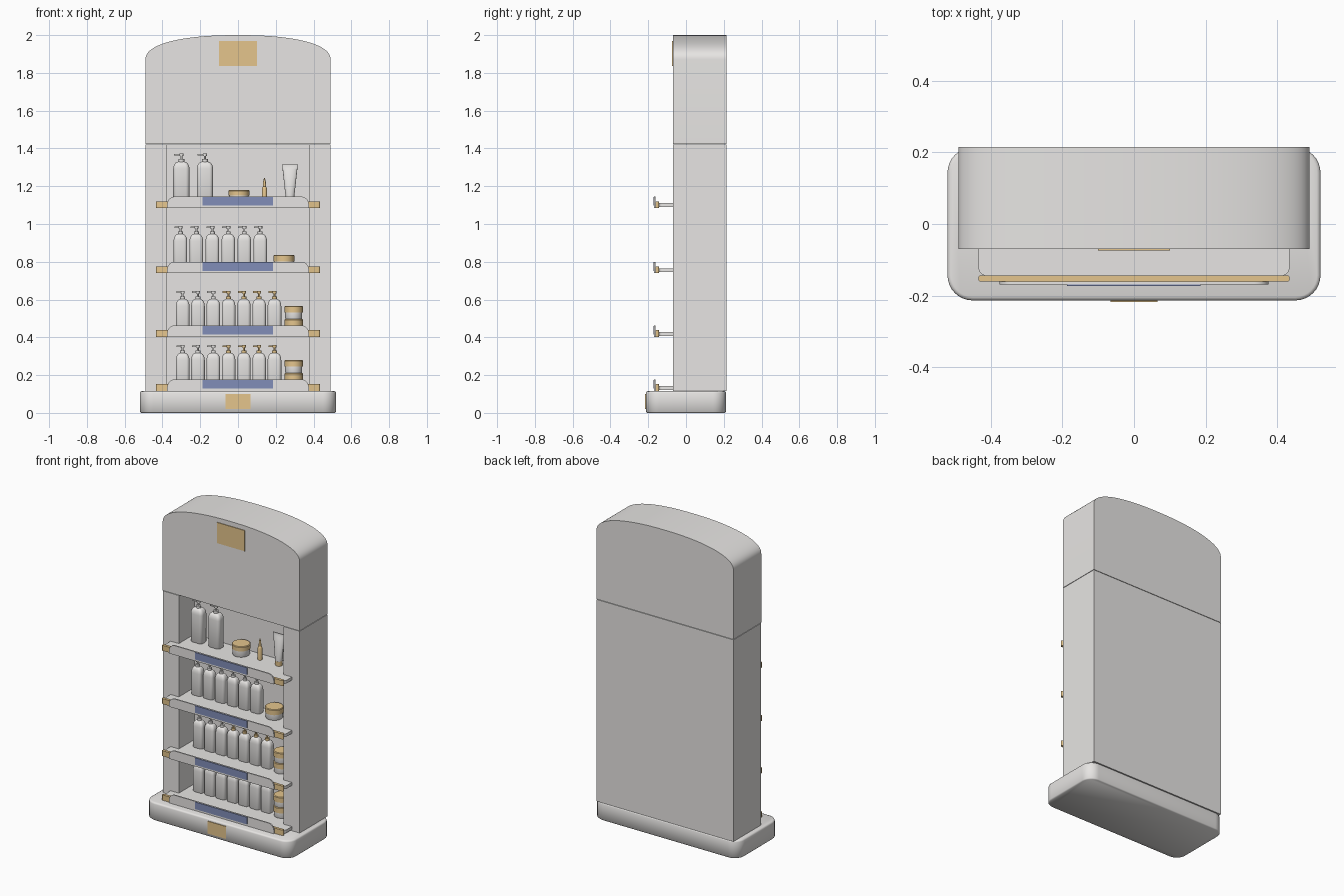
import bpy, bmesh, math
from mathutils import Vector

if "Cube" in bpy.data.objects:
    bpy.data.objects.remove(bpy.data.objects["Cube"])


def material(name, rgb):
    m = bpy.data.materials.new(name)
    m.diffuse_color = (*rgb, 1)
    m.use_nodes = True
    m.node_tree.nodes["Principled BSDF"].inputs["Base Color"].default_value = m.diffuse_color
    return m


WHITE = material("warm white", (0.80, 0.785, 0.77))
GOLD = material("gold", (0.78, 0.56, 0.265))
BLUE = material("label blue", (0.22, 0.27, 0.48))


def loft(name, rings, mat, angle=35):
    """Skin a stack of equal-length point rings and cap both ends."""
    bm = bmesh.new()
    loops = [[bm.verts.new(p) for p in ring] for ring in rings]
    n = len(loops[0])
    for a, b in zip(loops, loops[1:]):
        for i in range(n):
            bm.faces.new((a[i], a[(i + 1) % n], b[(i + 1) % n], b[i]))
    bm.faces.new(loops[0][::-1])
    bm.faces.new(loops[-1])
    bmesh.ops.recalc_face_normals(bm, faces=bm.faces)
    me = bpy.data.meshes.new(name)
    bm.to_mesh(me)
    bm.free()
    me.materials.append(mat)
    ob = bpy.data.objects.new(name, me)
    bpy.context.collection.objects.link(ob)
    bpy.ops.object.select_all(action='DESELECT')
    ob.select_set(True)
    bpy.context.view_layer.objects.active = ob
    bpy.ops.object.shade_smooth_by_angle(angle=math.radians(angle))
    return ob


def box(name, x0, x1, y0, y1, z0, z1, mat):
    plan = [(x0, y0), (x1, y0), (x1, y1), (x0, y1)]
    return loft(name, [[(x, y, z) for x, y in plan] for z in (z0, z1)], mat)


def rounded_plan(hx, hy, r, steps=5):
    pts = []
    for k, (sx, sy) in enumerate([(1, 1), (-1, 1), (-1, -1), (1, -1)]):
        for i in range(steps + 1):
            a = math.pi / 2 * (k + i / steps)
            pts.append((sx * (hx - r) + r * math.cos(a), sy * (hy - r) + r * math.sin(a)))
    return pts


def turned(name, x, y, profile, mat, n=24):
    """Round part from (radius, z) pairs."""
    rings = [[(x + r * math.cos(2 * math.pi * i / n), y + r * math.sin(2 * math.pi * i / n), z)
              for i in range(n)] for r, z in profile]
    return loft(name, rings, mat)


def extrude_y(name, outline, y0, y1, mat):
    return loft(name, [[(x, y, z) for x, z in outline] for y in (y0, y1)], mat)


# Base plinth with softened edges
rings = []
for z, inset in [(0, .006), (.006, 0), (.105, 0), (.112, .003), (.115, .01)]:
    rings.append([(x, y, z) for x, y in rounded_plan(.52 - inset, .213 - inset, .07 - inset, 8)])
loft("base", rings, WHITE, 50)

# Cabinet: back and two side pillars around the open alcove
FRONT, BACK, ALCOVE = -.069, .215, .09
outer = [(-.49, FRONT), (-.375, FRONT), (-.375, ALCOVE), (.375, ALCOVE),
         (.375, FRONT), (.49, FRONT), (.49, BACK), (-.49, BACK)]
loft("cabinet", [[(x, y, z) for x, y in outer] for z in (.115, 1.421)], WHITE)

# Arched header: vertical sides, tight corners, shallow crown
arch = [(-.49, 1.424), (.49, 1.424)]
for i in range(49):
    a = math.pi * i / 48
    c, s = math.cos(a), math.sin(a)
    arch.append((.49 * math.copysign(abs(c) ** .88, c), 1.87 + .13 * s ** .88))
extrude_y("header", arch, FRONT - .001, BACK, WHITE)

# Gold badges
box("header_badge", -.10, .10, FRONT - .005, FRONT, 1.836, 1.97, GOLD)
box("base_badge", -.065, .065, -.217, -.212, .02, .10, GOLD)

PY = .025  # depth line on which the products stand


def shelf(z):
    # Board: wide lip outside the cabinet, narrow tongue inside
    lip = [(-.375, ALCOVE), (-.375, FRONT), (-.434, FRONT)]
    for i in range(7):
        a = math.pi / 2 * i / 6
        lip.append((-.409 - .025 * math.cos(a), -.12 - .025 * math.sin(a)))
    lip += [(-x, y) for x, y in reversed(lip)]
    loft("shelf_board", [[(x, y, h) for x, y in lip] for h in (z + .005, z + .025)], WHITE)
    # Gold rail along the front edge
    rail = rounded_plan(.434, .009, .008, 3)
    loft("shelf_rail", [[(x, y - .152, h) for x, y in rail] for h in (z, z + .035)], GOLD)
    # Upright front panel with rounded upper corners
    outline = [(-.375, z), (.375, z)]
    for sx in (1, -1):
        arc = [(sx * (.335 + .04 * math.cos(math.pi / 12 * i)), z + .02 + .04 * math.sin(math.pi / 12 * i))
               for i in range(7)]
        outline += arc if sx == 1 else arc[::-1]
    extrude_y("shelf_panel", outline, -.169, -.161, WHITE)
    box("shelf_label", -.187, .185, -.173, -.169, z + .012, z + .058, BLUE)


def bottle(x, z, hw, top, pump):
    # Body: rounded block with a domed shoulder
    hd, r = hw * .72, hw * .45
    rings = [[(x + px * s, PY + py * s, z) for px, py in rounded_plan(hw, hd, r)] for s in (.94,)]
    prof = [(z + .004, 1)]
    prof += [(top - .038 + .038 * math.sin(math.pi / 2 * i / 6),
              .35 + .65 * math.cos(math.pi / 2 * i / 6)) for i in range(7)]
    for h, s in prof:
        rings.append([(x + px * s, PY + py * s, h) for px, py in rounded_plan(hw, hd, r)])
    loft("bottle", rings, WHITE, 50)
    # Pump: collar, stem, head and spout
    k = hw / .036
    turned("pump_stem", x, PY, [(.013 * k, top - .002), (.013 * k, top + .014), (.005, top + .014),
                                (.005, top + .03), (.011, top + .03), (.011, top + .043)], pump, 14)
    box("pump_spout", x - .032 * k, x, PY - .005, PY + .005, top + .033, top + .041, pump)


def jar(x, z, r, body, lid):
    turned("jar", x, PY, [(r * .9, z), (r * .94, z + .005), (r * .94, z + body)], WHITE, 32)
    turned("jar_lid", x, PY, [(r, z + body), (r, z + body + lid - .004), (r - .004, z + body + lid)], GOLD, 32)


SHELVES = [1.085, .74, .403, .117]
for z in SHELVES:
    shelf(z)

# Top shelf: tall bottles, jar, dropper vial and tube
z = SHELVES[0] + .025
for x in (-.30, -.175):
    bottle(x, z, .043, 1.33, WHITE)
jar(.005, z, .055, .04, .03)
turned("vial", .14, PY, [(.014, z), (.014, z + .075), (.011, z + .085), (.008, z + .088),
                         (.007, z + .115), (.002, z + .133)], GOLD, 16)
turned("tube_cap", .275, PY, [(.021, z), (.022, z + .03)], GOLD, 20)
rings = []
for h, wx, wy in [(z + .03, .022, .021), (z + .06, .026, .021), (z + .18, .039, .008),
                  (z + .188, .043, .004), (z + .205, .043, .003)]:
    rings.append([(.275 + wx * math.cos(math.pi * i / 12), PY + wy * math.sin(math.pi * i / 12), h)
                  for i in range(24)])
loft("tube", rings, WHITE)

# Second shelf: six bottles and a jar
z = SHELVES[1] + .025
for i in range(6):
    bottle(-.305 + .0845 * i, z, .036, .947, WHITE)
jar(.243, z, .055, .036, .035)

# Lower shelves: seven bottles, the last four with gold pumps, and two stacked jars
for s in SHELVES[2:]:
    z = s + .025
    for i in range(7):
        bottle(-.293 + .081 * i, z, .036, z + .175, GOLD if i > 2 else WHITE)
    for level in range(2):
        jar(.295, z + .069 * level, .048, .034, .035)
